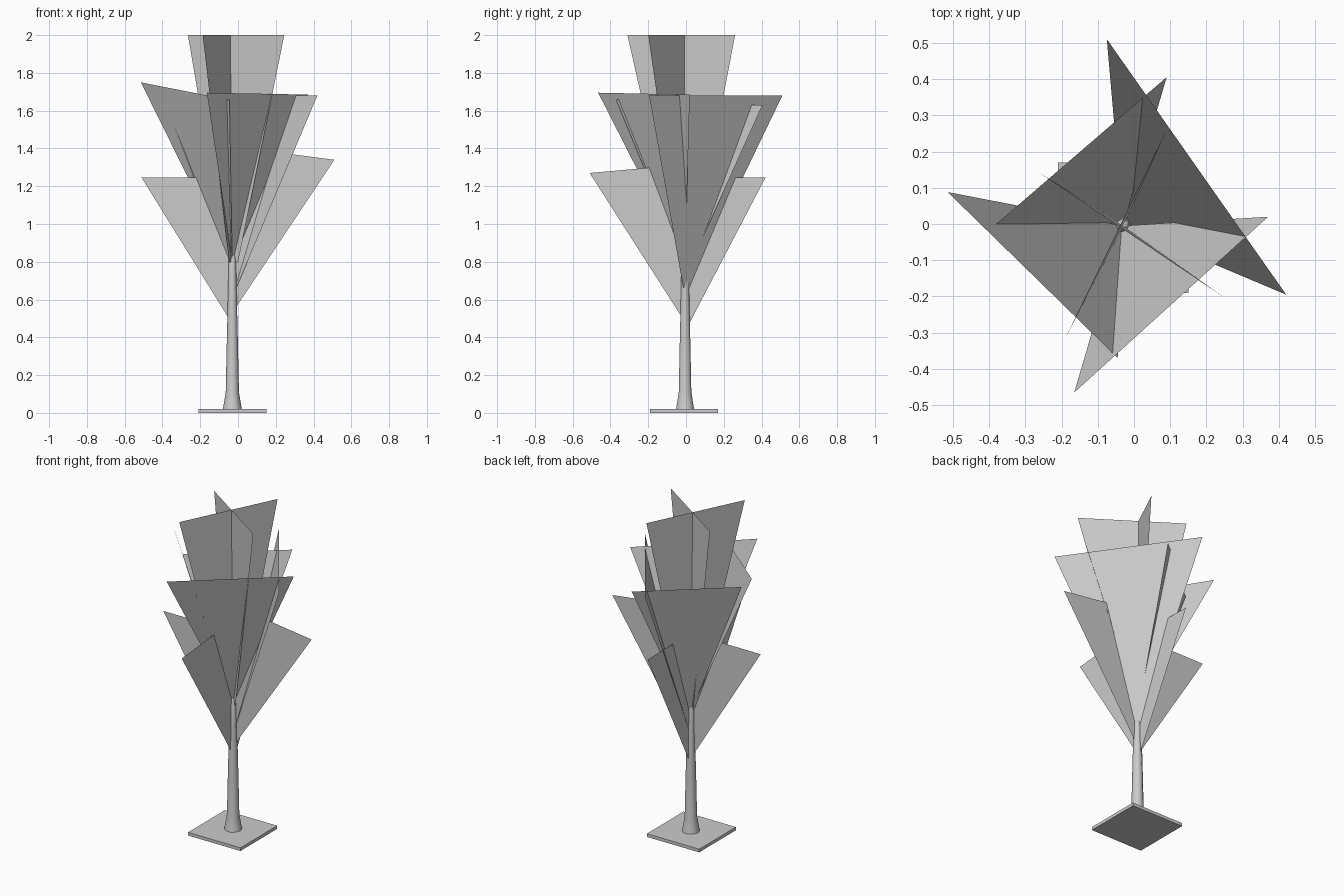
import bpy, bmesh, math
from mathutils import Vector

cube = bpy.data.objects.get("Cube")
if cube:
    bpy.data.objects.remove(cube)

grey = bpy.data.materials.new("plain_grey")
grey.use_nodes = True
grey.diffuse_color = (0.6, 0.6, 0.6, 1)
grey.node_tree.nodes["Principled BSDF"].inputs["Base Color"].default_value = (0.6, 0.6, 0.6, 1)

AX, AY = -0.03, -0.005  # trunk axis


def finish(name, bm):
    mesh = bpy.data.meshes.new(name)
    bm.to_mesh(mesh)
    bm.free()
    mesh.materials.append(grey)
    obj = bpy.data.objects.new(name, mesh)
    bpy.context.collection.objects.link(obj)
    return obj


def card(name, *points):
    """Thin leaf card made of one flat face."""
    bm = bmesh.new()
    bm.faces.new([bm.verts.new(p) for p in points])
    return finish(name, bm)


# Square base plate
bm = bmesh.new()
bmesh.ops.create_cube(bm, size=1)
for v in bm.verts:
    v.co = (v.co.x * 0.36 + AX, v.co.y * 0.36 - 0.01, (v.co.z + 0.5) * 0.02)
finish("base_plate", bm)

# Tapered trunk with a flared foot
SIDES = 10
profile = [(0.05, 0.02), (0.046, 0.045), (0.035, 0.11), (0.03, 0.35),
           (0.023, 0.64), (0.019, 0.82), (0.008, 0.86)]
bm = bmesh.new()
rings = []
for r, z in profile:
    rings.append([bm.verts.new((AX + r * math.cos(a), AY + r * math.sin(a), z))
                  for a in (2 * math.pi * i / SIDES for i in range(SIDES))])
for low, high in zip(rings, rings[1:]):
    for i in range(SIDES):
        j = (i + 1) % SIDES
        bm.faces.new((low[i], low[j], high[j], high[i]))
bm.faces.new(rings[-1])
for f in bm.faces:
    f.smooth = True
finish("trunk", bm)

# Lower upright half cards: outer tip, height at the axis, apex height
lower = {
    "lower_leaf_right": ((-0.51, AY, 1.245), 1.245, 0.47),
    "lower_leaf_left": ((0.51, AY, 1.34), 1.41, 0.53),
    "lower_leaf_front": ((AX, -0.51, 1.27), 1.315, 0.48),
    "lower_leaf_back": ((AX, 0.42, 1.245), 1.25, 0.43),
}
for name, (tip, top, apex) in lower.items():
    card(name, (AX, AY, apex), tip, (AX, AY, top))

# Middle leaning cards: two top corners and the apex height
middle = {
    "middle_leaf_back_left": ((0.42, -0.195, 1.68), (-0.075, 0.51, 1.68), 0.61),
    "middle_leaf_back_right": ((0.09, 0.405, 1.63), (-0.38, 0.0, 1.63), 0.72),
    "middle_leaf_front_right": ((-0.514, 0.088, 1.75), (-0.045, -0.37, 1.657), 0.77),
    "middle_leaf_front_left": ((-0.165, -0.465, 1.695), (0.37, 0.02, 1.685), 0.79),
}
for name, (a, b, apex) in middle.items():
    card(name, (AX, AY, apex), a, b)

# Upper crossed upright cards, narrowing downwards
upper = {
    "upper_leaf_wide": ((-0.265, 0.144, 2), (0.245, -0.2, 2)),
    "upper_leaf_deep": ((-0.187, -0.31, 2), (0.09, 0.26, 2)),
}
for name, ends in upper.items():
    a, b = (Vector(p) for p in ends)
    root = Vector((AX, AY, 0.8))
    spread = (b - a) * 0.06
    card(name, a, b, root + spread, root - spread)
